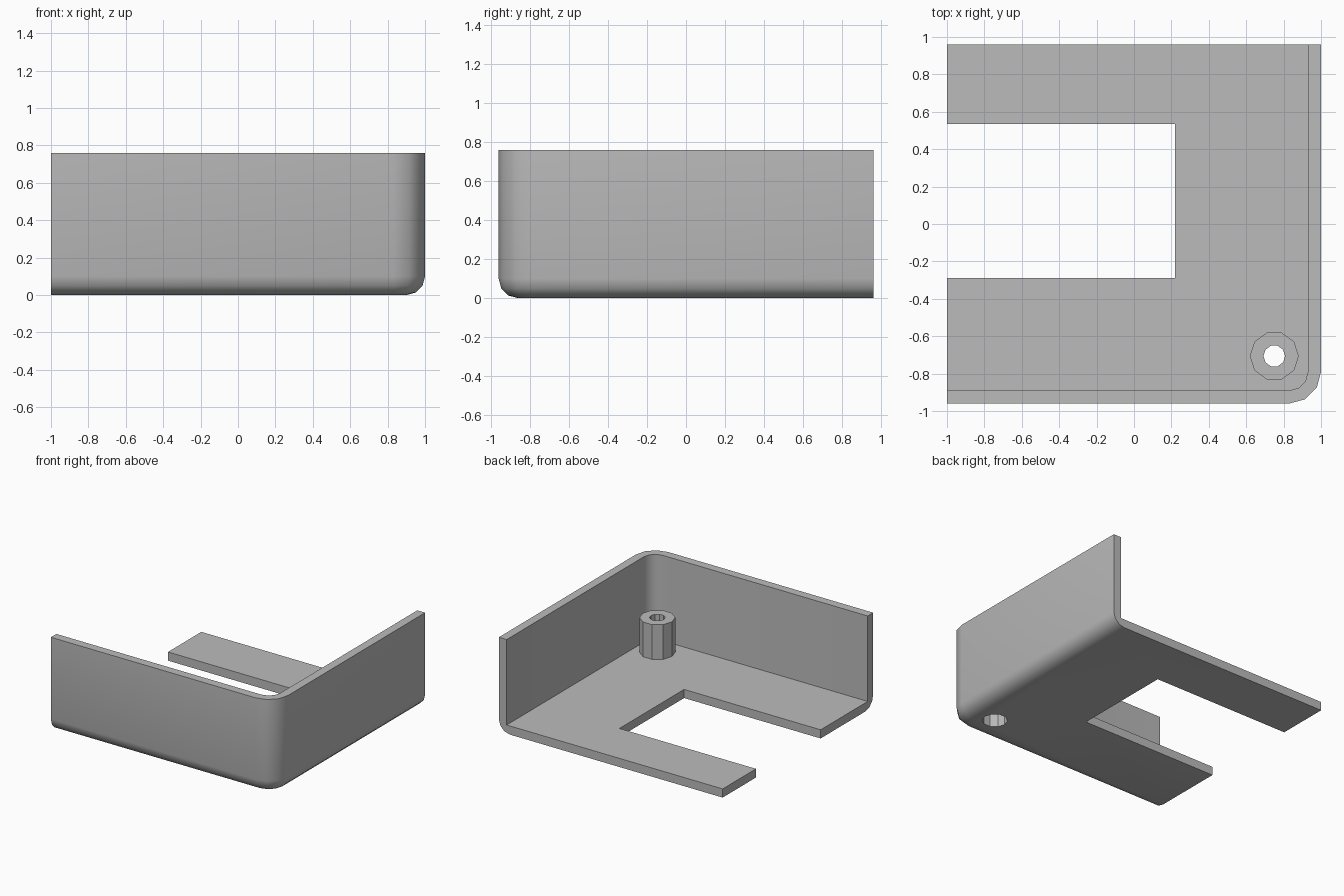
import bpy, bmesh, math

if "Cube" in bpy.data.objects:
    bpy.data.objects.remove(bpy.data.objects["Cube"])

X, Y, TOP = 1.0, 0.96, 0.76      # half sizes and height
WALL, ROUND, CORNER = 0.07, 0.10, 0.17
BOSS = (0.75, -0.706)

grey = bpy.data.materials.new("light grey")
grey.diffuse_color = (0.5, 0.5, 0.5, 1)
grey.use_nodes = True
grey.node_tree.nodes["Principled BSDF"].inputs["Base Color"].default_value = grey.diffuse_color


def loft(name, rings):
    """Closed solid through rings of equal point count, listed bottom to top."""
    bm = bmesh.new()
    loops = [[bm.verts.new(p) for p in ring] for ring in rings]
    n = len(loops[0])
    bm.faces.new(loops[0][::-1])
    bm.faces.new(loops[-1])
    for a, b in zip(loops, loops[1:]):
        for i in range(n):
            j = (i + 1) % n
            bm.faces.new((a[i], a[j], b[j], b[i]))
    mesh = bpy.data.meshes.new(name)
    bm.to_mesh(mesh)
    bm.free()
    obj = bpy.data.objects.new(name, mesh)
    bpy.context.collection.objects.link(obj)
    mesh.materials.append(grey)
    return obj


def outline(inset, z, over=0.0):
    """Plan shape with one rounded corner, open sides extended by over."""
    r = CORNER - inset
    cx, cy = X - CORNER, -Y + CORNER
    pts = [(X - inset, Y + over), (-X - over, Y + over), (-X - over, -Y + inset)]
    for k in range(4):
        a = math.radians(-90 + 30 * k)
        pts.append((cx + r * math.cos(a), cy + r * math.sin(a)))
    return [(x, y, z) for x, y in pts]


def decagon(name, r, z0, z1):
    def ring(z):
        return [(BOSS[0] + r * math.cos(math.tau * i / 10),
                 BOSS[1] + r * math.sin(math.tau * i / 10), z) for i in range(10)]
    return loft(name, [ring(z0), ring(z1)])


def combine(obj, other, operation):
    mod = obj.modifiers.new(operation.lower(), 'BOOLEAN')
    mod.operation, mod.object, mod.solver = operation, other, 'EXACT'
    bpy.context.view_layer.objects.active = obj
    bpy.ops.object.modifier_apply(modifier=mod.name)
    bpy.data.objects.remove(other, do_unlink=True)


# Outer shell with rounded lower edge
rings = []
for k in range(4):
    a = math.radians(30 * k)
    rings.append(outline(ROUND * (1 - math.sin(a)), ROUND * (1 - math.cos(a))))
rings.append(outline(0, TOP))
tray = loft("corner_tray", rings)

# Hollow interior
combine(tray, loft("interior", [outline(WALL, WALL, 0.1), outline(WALL, 1.0, 0.1)]),
        'DIFFERENCE')

# Rectangular slot in the floor
slot = [(-1.2, -0.29), (0.22, -0.29), (0.22, 0.535), (-1.2, 0.535)]
combine(tray, loft("slot", [[(x, y, z) for x, y in slot] for z in (-0.1, 0.3)]),
        'DIFFERENCE')

# Screw boss, recess from below and through hole
combine(tray, decagon("screw_boss", 0.131, 0.03, 0.35), 'UNION')
combine(tray, decagon("screw_recess", 0.094, -0.1, 0.28), 'DIFFERENCE')
combine(tray, decagon("screw_hole", 0.058, 0.2, 0.5), 'DIFFERENCE')

# Smooth rounds, keep the boss facets crisp
bpy.ops.object.select_all(action='DESELECT')
tray.select_set(True)
bpy.context.view_layer.objects.active = tray
bpy.ops.object.shade_smooth_by_angle(angle=math.radians(33))
